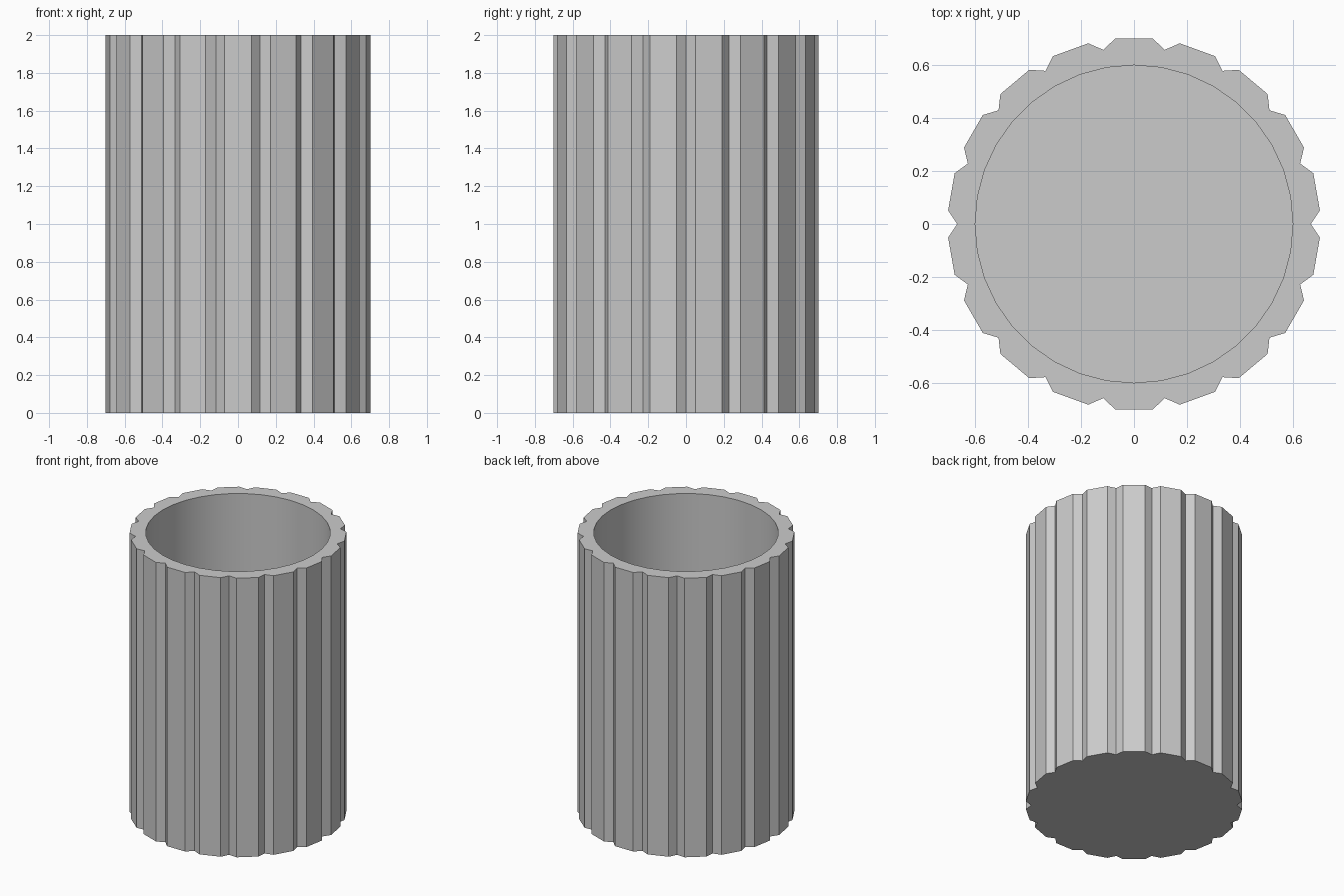
import bpy, bmesh
from math import radians, cos, sin

if "Cube" in bpy.data.objects:
    bpy.data.objects.remove(bpy.data.objects["Cube"])

FLUTES, H, FLOOR, R_IN, SEG = 18, 2.0, 0.1, 0.6, 36


def polar(r, deg):
    return (r * cos(radians(deg)), r * sin(radians(deg)))


# Outer outline: a V notch every 20 degrees with a flat facet between
outline = []
for i in range(FLUTES):
    a = i * 360 / FLUTES
    outline += [polar(0.668, a), polar(0.704, a + 4.2), polar(0.704, a + 15.8)]
inner = [polar(R_IN, i * 360 / SEG) for i in range(SEG)]

bm = bmesh.new()


def ring(points, z):
    vs = [bm.verts.new((x, y, z)) for x, y in points]
    n = len(vs)
    es = [bm.edges.new((vs[i], vs[(i + 1) % n])) for i in range(n)]
    return vs, es


def wall(lo, hi, smooth):
    n = len(lo)
    for i in range(n):
        j = (i + 1) % n
        bm.faces.new((lo[i], lo[j], hi[j], hi[i])).smooth = smooth


# Fluted outside and closed base
out_lo, _ = ring(outline, 0)
out_hi, rim_out = ring(outline, H)
wall(out_lo, out_hi, False)
bm.faces.new(out_lo)

# Round cavity with floor
in_lo, _ = ring(inner, FLOOR)
in_hi, rim_in = ring(inner, H)
wall(in_lo, in_hi, True)
bm.faces.new(in_lo)

# Flat rim between the two outlines
bmesh.ops.triangle_fill(bm, edges=rim_out + rim_in, use_beauty=True)
bmesh.ops.recalc_face_normals(bm, faces=bm.faces[:])

# Keep creases sharp where cavity meets rim and floor
for e in bm.edges:
    if len(e.link_faces) == 2 and e.calc_face_angle(0) > radians(30):
        e.smooth = False

mesh = bpy.data.meshes.new("fluted_cup")
bm.to_mesh(mesh)
bm.free()
cup = bpy.data.objects.new("fluted_cup", mesh)
bpy.context.collection.objects.link(cup)
